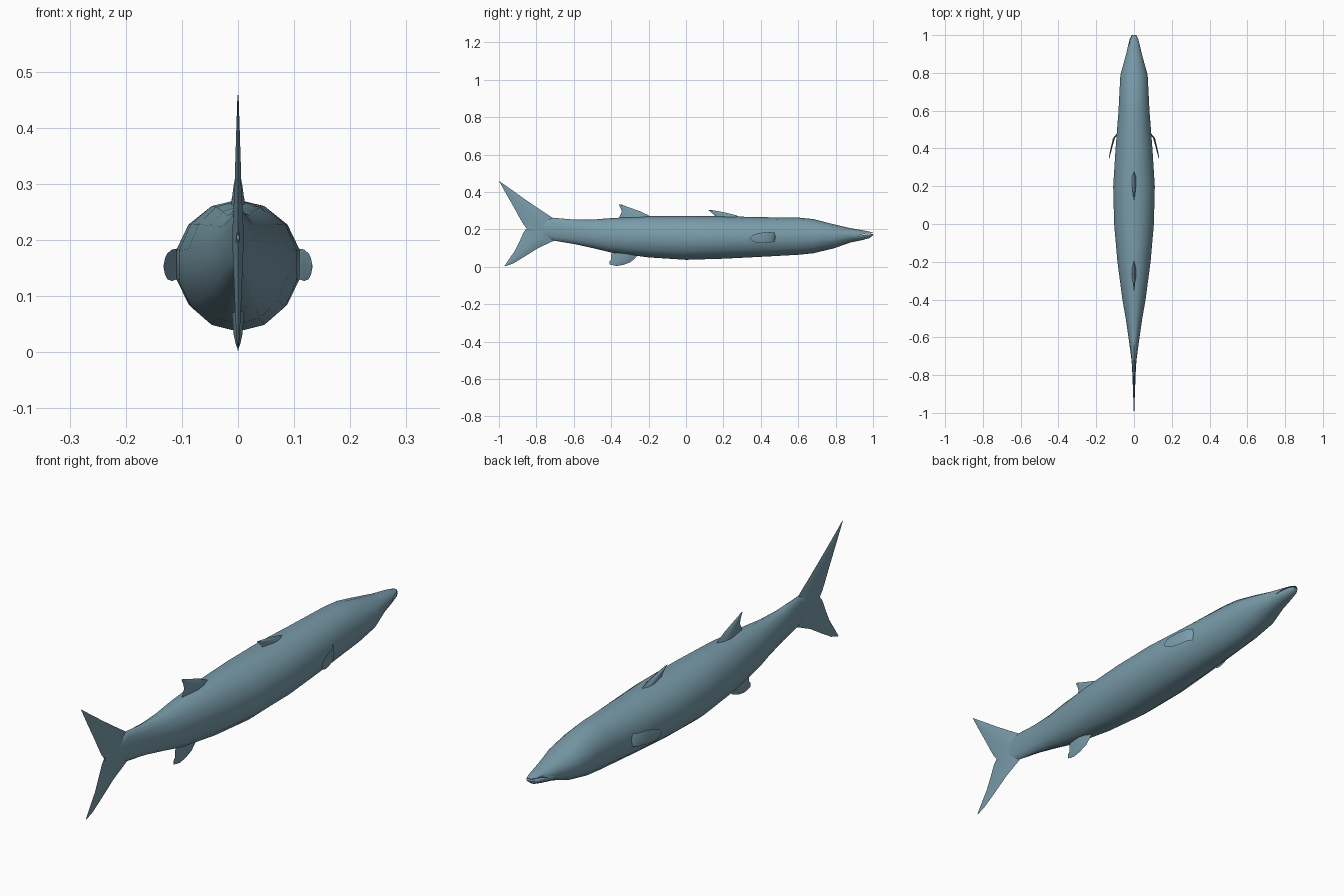
import bpy
import bmesh
from math import cos, sin, pi, radians

cube = bpy.data.objects.get("Cube")
if cube:
    bpy.data.objects.remove(cube)

skin = bpy.data.materials.new("blue grey skin")
skin.use_nodes = True
colour = (0.19, 0.33, 0.40, 1)
skin.diffuse_color = colour
skin.node_tree.nodes["Principled BSDF"].inputs["Base Color"].default_value = colour


def loft(name, rings, angle=60):
    """Skin a row of equal rings, close the ends and smooth the result."""
    bm = bmesh.new()
    loops = [[bm.verts.new(p) for p in ring] for ring in rings]
    n = len(loops[0])
    for a, b in zip(loops, loops[1:]):
        for i in range(n):
            j = (i + 1) % n
            bm.faces.new((a[i], a[j], b[j], b[i]))
    bm.faces.new(loops[0][::-1])
    bm.faces.new(loops[-1])
    bmesh.ops.recalc_face_normals(bm, faces=bm.faces)
    mesh = bpy.data.meshes.new(name)
    bm.to_mesh(mesh)
    bm.free()
    mesh.materials.append(skin)
    obj = bpy.data.objects.new(name, mesh)
    bpy.context.collection.objects.link(obj)
    bpy.ops.object.select_all(action='DESELECT')
    obj.select_set(True)
    bpy.context.view_layer.objects.active = obj
    bpy.ops.object.shade_smooth_by_angle(angle=radians(angle))
    return obj


def oval(y, low, high, half):
    """Fourteen-sided body section with a point at top and bottom."""
    mid, tall = (low + high) / 2, (high - low) / 2
    return [(half * sin(2 * pi * i / 14), y, mid + tall * cos(2 * pi * i / 14))
            for i in range(14)]


def blade(name, rows):
    """Upright fin; each row is leading y, z, trailing y, z and half thickness."""
    rings = []
    for y1, z1, y2, z2, t in rows:
        def at(f, x):
            return (x, y1 + (y2 - y1) * f, z1 + (z2 - z1) * f)
        rings.append([at(0, 0), at(.25, t * .8), at(.5, t), at(1, 0),
                      at(.5, -t), at(.25, -t * .8)])
    return loft(name, rings)


# Body: y, belly height, back height, half width
body = loft("body", [oval(*s) for s in (
    (-.85, .195, .215, .003), (-.78, .165, .24, .008), (-.71, .14, .262, .015),
    (-.60, .122, .252, .030), (-.50, .10, .252, .045), (-.40, .076, .26, .063),
    (-.20, .05, .27, .090), (0, .037, .272, .108), (.20, .043, .27, .113),
    (.40, .053, .265, .100), (.60, .064, .263, .084), (.68, .072, .255, .080),
    (.79, .098, .227, .074), (.88, .13, .206, .048), (.94, .142, .196, .033),
    (.98, .153, .188, .023), (1, .168, .182, .012))])

# Mouth: a thin slot cut through the snout
slot = loft("mouth_cutter", [[(x, y, z) for y, z in (
    (.915, .164), (.96, .172), (1.02, .176), (1.02, .181), (.96, .177))]
    for x in (-.1, .1)])
cut = body.modifiers.new("mouth", 'BOOLEAN')
cut.operation = 'DIFFERENCE'
cut.solver = 'EXACT'
cut.object = slot
bpy.context.view_layer.objects.active = body
bpy.ops.object.modifier_apply(modifier=cut.name)
bpy.data.objects.remove(slot)

# Forked tail, from lower tip to upper tip
blade("tail_fin", (
    (-.965, .003, -.97, .004, .001), (-.925, .017, -.943, .045, .003),
    (-.87, .05, -.912, .09, .005), (-.79, .10, -.888, .14, .007),
    (-.70, .142, -.868, .185, .009), (-.68, .20, -.852, .205, .010),
    (-.715, .262, -.868, .225, .009), (-.79, .312, -.89, .262, .006),
    (-.86, .36, -.917, .312, .005), (-.94, .417, -.956, .38, .003),
    (-.995, .456, -1, .459, .001)))

# Back fins and belly fin, from root to tip
blade("front_back_fin", (
    (.30, .255, .15, .255, .013), (.27, .275, .152, .275, .011),
    (.20, .292, .138, .288, .007), (.13, .304, .118, .304, .001)))
blade("rear_back_fin", (
    (-.17, .25, -.355, .25, .013), (-.20, .275, -.355, .27, .011),
    (-.25, .298, -.343, .293, .008), (-.31, .319, -.35, .315, .004),
    (-.35, .334, -.36, .334, .001)))
blade("belly_fin", (
    (-.25, .085, -.39, .095, .013), (-.265, .053, -.40, .065, .010),
    (-.295, .025, -.40, .04, .008), (-.335, .01, -.41, .028, .005),
    (-.37, .004, -.41, .012, .001)))

# Side fins swept back from the flanks: y, x, top, bottom, half thickness
for side, sign in (("left", 1), ("right", -1)):
    rings = []
    for y, x, top, low, t in (
            (.48, .085, .184, .134, .005), (.455, .106, .185, .131, .005),
            (.41, .118, .183, .127, .004), (.375, .126, .176, .130, .003),
            (.355, .130, .168, .138, .002), (.346, .132, .158, .147, .001)):
        mid = (top + low) / 2
        rings.append([(sign * x, y, top), (sign * (x + t), y, mid),
                      (sign * x, y, low), (sign * (x - t), y, mid)])
    loft(side + "_side_fin", rings)
